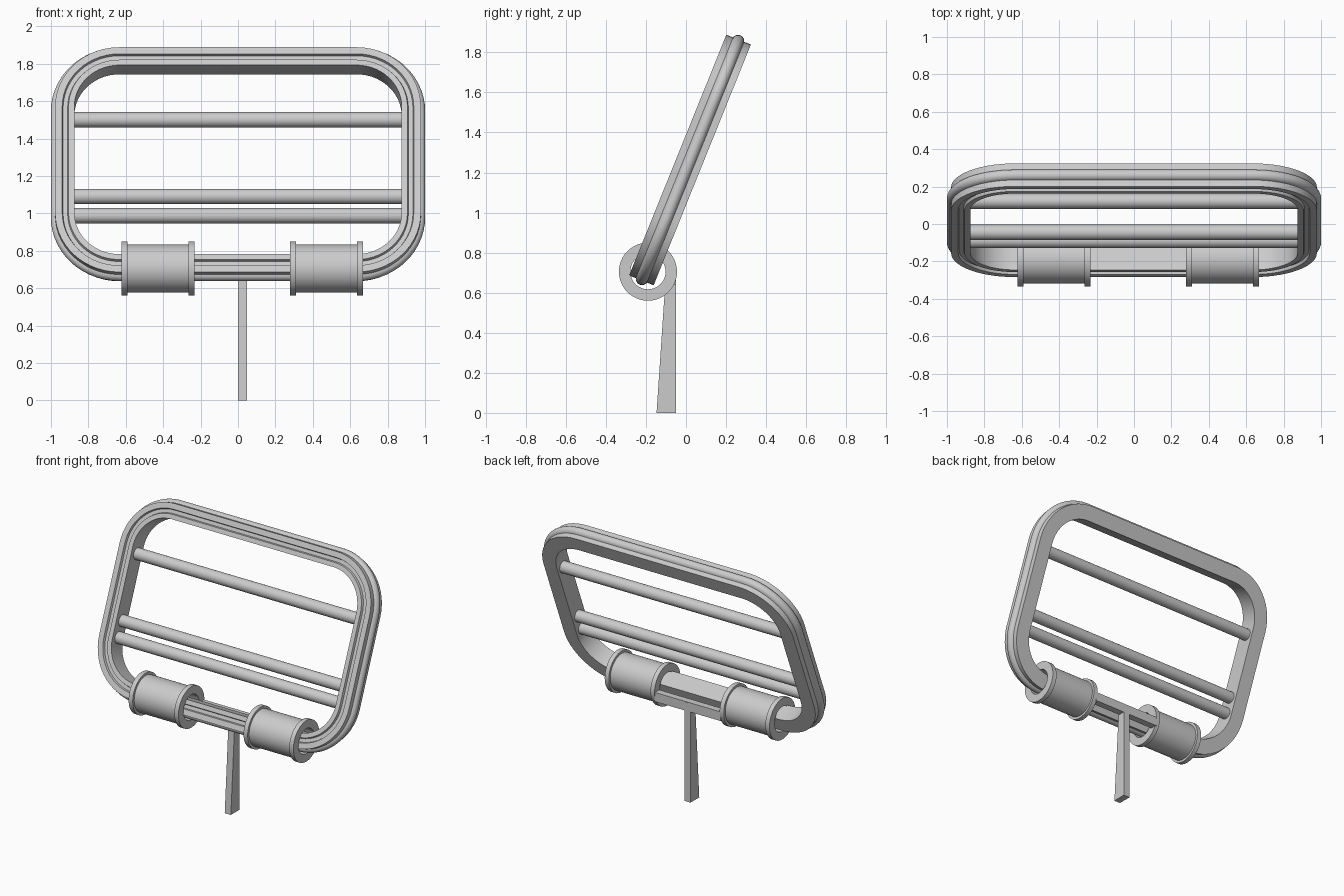
import bpy, bmesh, math
from math import sin, cos, pi, radians
from mathutils import Matrix

if "Cube" in bpy.data.objects:
    bpy.data.objects.remove(bpy.data.objects["Cube"])

TILT = Matrix.Translation((0, 0.02, 1.2625)) @ Matrix.Rotation(radians(-22), 4, 'X')
MID_X = 0.023  # centre line of the hinge tubes and leg


def make(name, verts, faces, smooth=True):
    me = bpy.data.meshes.new(name)
    me.from_pydata(verts, [], faces)
    bm = bmesh.new()
    bm.from_mesh(me)
    bmesh.ops.recalc_face_normals(bm, faces=bm.faces)
    bm.to_mesh(me)
    bm.free()
    ob = bpy.data.objects.new(name, me)
    bpy.context.collection.objects.link(ob)
    if smooth:
        bpy.ops.object.select_all(action='DESELECT')
        ob.select_set(True)
        bpy.context.view_layer.objects.active = ob
        bpy.ops.object.shade_smooth_by_angle(angle=radians(30))
    return ob


def ring_faces(rings, n):
    """Quads of a closed loop of closed cross-sections."""
    return [(i * n + j, i * n + (j + 1) % n,
             (i + 1) % rings * n + (j + 1) % n, (i + 1) % rings * n + j)
            for i in range(rings) for j in range(n)]


def revolve_x(name, profile, cy, cz, seg=48):
    """Closed (x, radius) profile turned round an x-parallel axis."""
    verts = [(x, cy + r * cos(2 * pi * i / seg), cz + r * sin(2 * pi * i / seg))
             for i in range(seg) for x, r in profile]
    return make(name, verts, ring_faces(seg, len(profile)))


def prism(name, profile, x0, x1):
    """(y, z) outline extruded along x."""
    n = len(profile)
    verts = [(x, y, z) for x in (x0, x1) for y, z in profile]
    faces = [tuple(range(n)), tuple(range(n, 2 * n))]
    faces += [(i, (i + 1) % n, n + (i + 1) % n, n + i) for i in range(n)]
    return make(name, verts, faces, False)


# Tilted frame: (outward, depth) section with front groove and outer bead
section = [(0, 0.066), (0, -0.066), (0.031, -0.066), (0.036, -0.05),
           (0.060, -0.05), (0.065, -0.066), (0.103, -0.066), (0.103, -0.031)]
section += [(0.095 + 0.031 * cos(a), 0.031 * sin(a))
            for a in [radians(-75 + 15 * k) for k in range(11)]]
section += [(0.103, 0.031), (0.103, 0.066)]
half_w, half_h, rad, steps = 0.875, 0.545, 0.24, 14
frame_verts, rings = [], 0
for q, (sx, sz) in enumerate([(1, 1), (-1, 1), (-1, -1), (1, -1)]):
    for k in range(steps + 1):
        a = (q + k / steps) * pi / 2
        rings += 1
        for u, w in section:
            frame_verts.append(TILT @ Matrix.Translation((
                sx * (half_w - rad) + (rad + u) * cos(a), w,
                sz * (half_h - rad) + (rad + u) * sin(a))).to_translation())
make("tilted_frame", frame_verts, ring_faces(rings, len(section)))

# Cross bars
for i, (y, z) in enumerate([(0.122, 1.50), (-0.045, 1.09), (-0.088, 0.987)]):
    revolve_x(f"cross_bar_{i + 1}",
              [(-0.885, 0.001), (-0.885, 0.041), (0.885, 0.041), (0.885, 0.001)], y, z, 32)

# Flanged hollow hinge tubes, mirrored about the leg
for side, s in (("left", -1), ("right", 1)):
    prof = [(0.255, 0.088), (0.255, 0.145), (0.287, 0.145), (0.287, 0.128),
            (0.613, 0.128), (0.613, 0.145), (0.645, 0.145), (0.645, 0.088)]
    revolve_x(f"hinge_tube_{side}", [(MID_X + s * x, r) for x, r in prof], -0.19, 0.705)

# Plate joining the tubes behind the frame
prism("rear_bridge", [(-0.098, 0.64), (-0.05, 0.64), (-0.05, 0.705), (-0.098, 0.705)],
      MID_X - 0.26, MID_X + 0.26)

# Tapered support leg
prism("support_leg", [(-0.147, 0), (-0.049, 0), (-0.049, 0.70), (-0.1, 0.70)],
      MID_X - 0.024, MID_X + 0.024)
